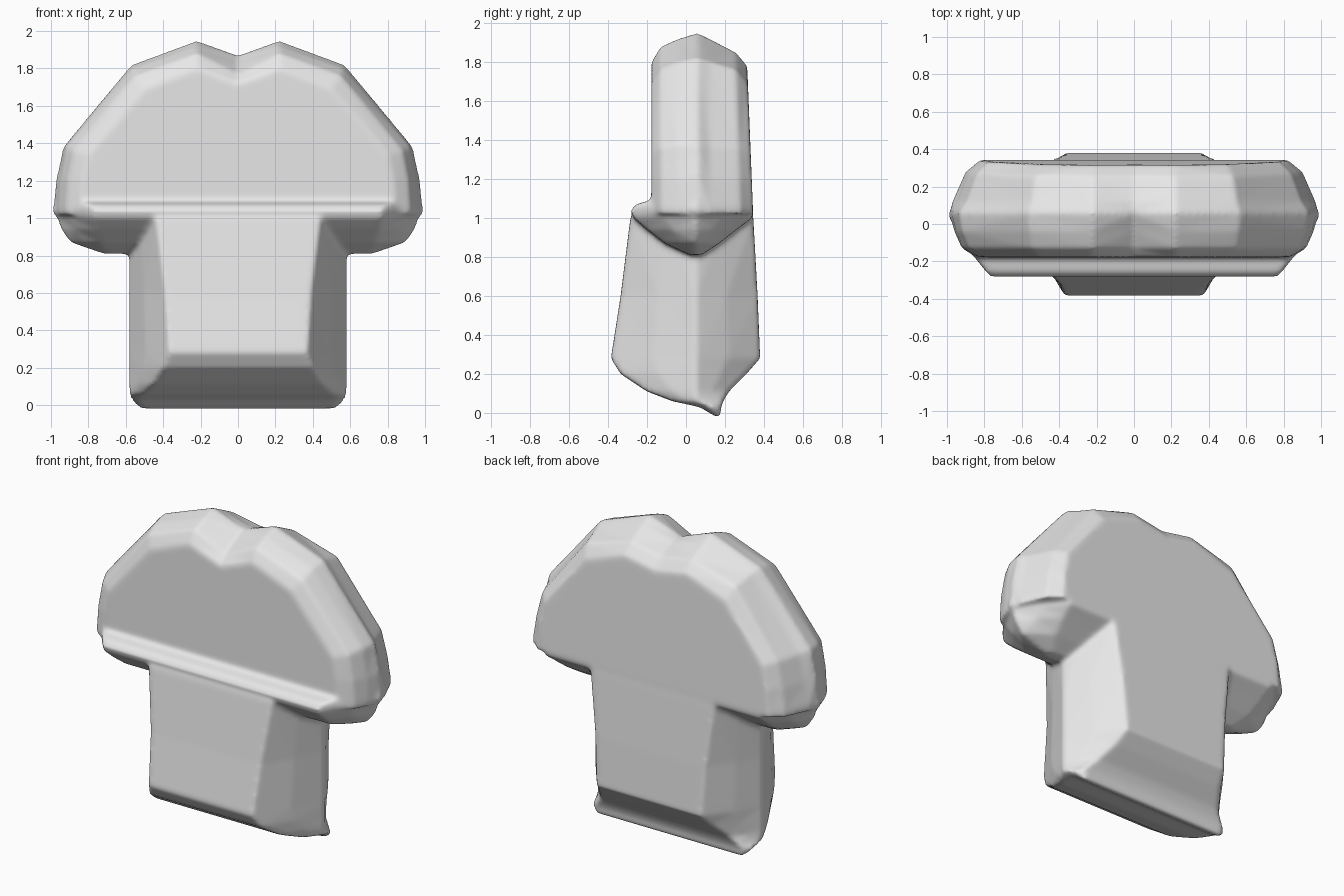
import bpy, bmesh

grey = bpy.data.materials.new("plain grey")
grey.diffuse_color = (0.8, 0.8, 0.8, 1)
bm = bmesh.new()


def loft(rings):
    """Skin a list of closed rings and cap both ends."""
    vs = [[bm.verts.new(p) for p in r] for r in rings]
    n = len(vs[0])
    faces = [bm.faces.new((a[i], a[(i + 1) % n], b[(i + 1) % n], b[i]))
             for a, b in zip(vs, vs[1:]) for i in range(n)]
    faces += [bm.faces.new(vs[0]), bm.faces.new(vs[-1])]
    bmesh.ops.recalc_face_normals(bm, faces=faces)
    bmesh.ops.triangulate(bm, faces=faces)


def section(z, front, back, half_flat, half_wide, mid=0.05):
    """Horizontal six-sided section with slightly bulged flanks."""
    q = half_flat + (half_wide - half_flat) * 0.58
    right = [(half_flat, front), (q, (front + mid) / 2), (half_wide, mid),
             (q, (back + mid) / 2), (half_flat, back)]
    pts = right + [(-x, y) for x, y in reversed(right)]
    return [(x, y, z) for x, y in pts]


# Stem, ending in a thin ridge under the back edge
loft([section(*r) for r in [
    (-0.02, 0.155, 0.175, 0.50, 0.53, 0.165), (0.03, 0.07, 0.18, 0.53, 0.575, 0.13),
    (0.06, -0.07, 0.19, 0.51, 0.585), (0.11, -0.20, 0.22, 0.46, 0.585),
    (0.20, -0.335, 0.31, 0.40, 0.585), (0.28, -0.385, 0.38, 0.37, 0.585),
    (0.60, -0.335, 0.367, 0.39, 0.585), (1.00, -0.285, 0.345, 0.44, 0.585),
    (1.04, -0.25, 0.34, 0.44, 0.585)]])

# Lip band around the bottom of the cap
loft([section(*r) for r in [
    (0.81, 0.02, 0.08, 0.68, 0.73), (0.87, -0.11, 0.17, 0.74, 0.90),
    (0.94, -0.20, 0.26, 0.76, 0.95), (1.00, -0.27, 0.34, 0.77, 0.97),
    (1.04, -0.283, 0.342, 0.77, 1.0), (1.07, -0.255, 0.342, 0.79, 0.99),
    (1.085, -0.20, 0.34, 0.82, 0.98)]])


def outline(y, pts, lean=0.0):
    """Upright cap outline, mirrored from its right half."""
    pts = pts + [(pts[-1][0], 1.02)]
    full = pts + [(-x, z) for x, z in reversed(pts[1:])]
    return [(x, y - lean * (z - 1), z) for x, z in full]


# Cap with a notch in the top
loft([
    outline(-0.178, [(0, 1.72), (0.22, 1.80), (0.50, 1.69), (0.80, 1.34), (0.83, 1.20), (0.84, 1.06)]),
    outline(-0.13, [(0, 1.77), (0.22, 1.88), (0.55, 1.76), (0.88, 1.36), (0.91, 1.20), (0.92, 1.06)]),
    outline(-0.04, [(0, 1.82), (0.22, 1.92), (0.56, 1.80), (0.92, 1.38), (0.95, 1.20), (0.96, 1.06)]),
    outline(0.06, [(0, 1.87), (0.22, 1.95), (0.57, 1.82), (0.935, 1.38), (0.975, 1.20), (0.985, 1.06)]),
    outline(0.12, [(0, 1.86), (0.22, 1.92), (0.55, 1.80), (0.895, 1.37), (0.94, 1.20), (0.97, 1.06)]),
    outline(0.28, [(0, 1.81), (0.22, 1.85), (0.53, 1.76), (0.84, 1.36), (0.88, 1.20), (0.90, 1.06)], 0.03),
    outline(0.345, [(0, 1.74), (0.22, 1.78), (0.50, 1.68), (0.78, 1.34), (0.81, 1.20), (0.82, 1.06)], 0.04)])

me = bpy.data.meshes.new("capped_body")
bm.to_mesh(me)
bm.free()
me.materials.append(grey)
body = bpy.data.objects.new("capped_body", me)
bpy.context.collection.objects.link(body)

# Fuse the parts into one soft skin
remesh = body.modifiers.new("fuse", 'REMESH')
remesh.mode = 'VOXEL'
remesh.voxel_size = 0.014
remesh.use_smooth_shade = True
soft = body.modifiers.new("soften", 'SMOOTH')
soft.factor = 0.5
soft.iterations = 8
